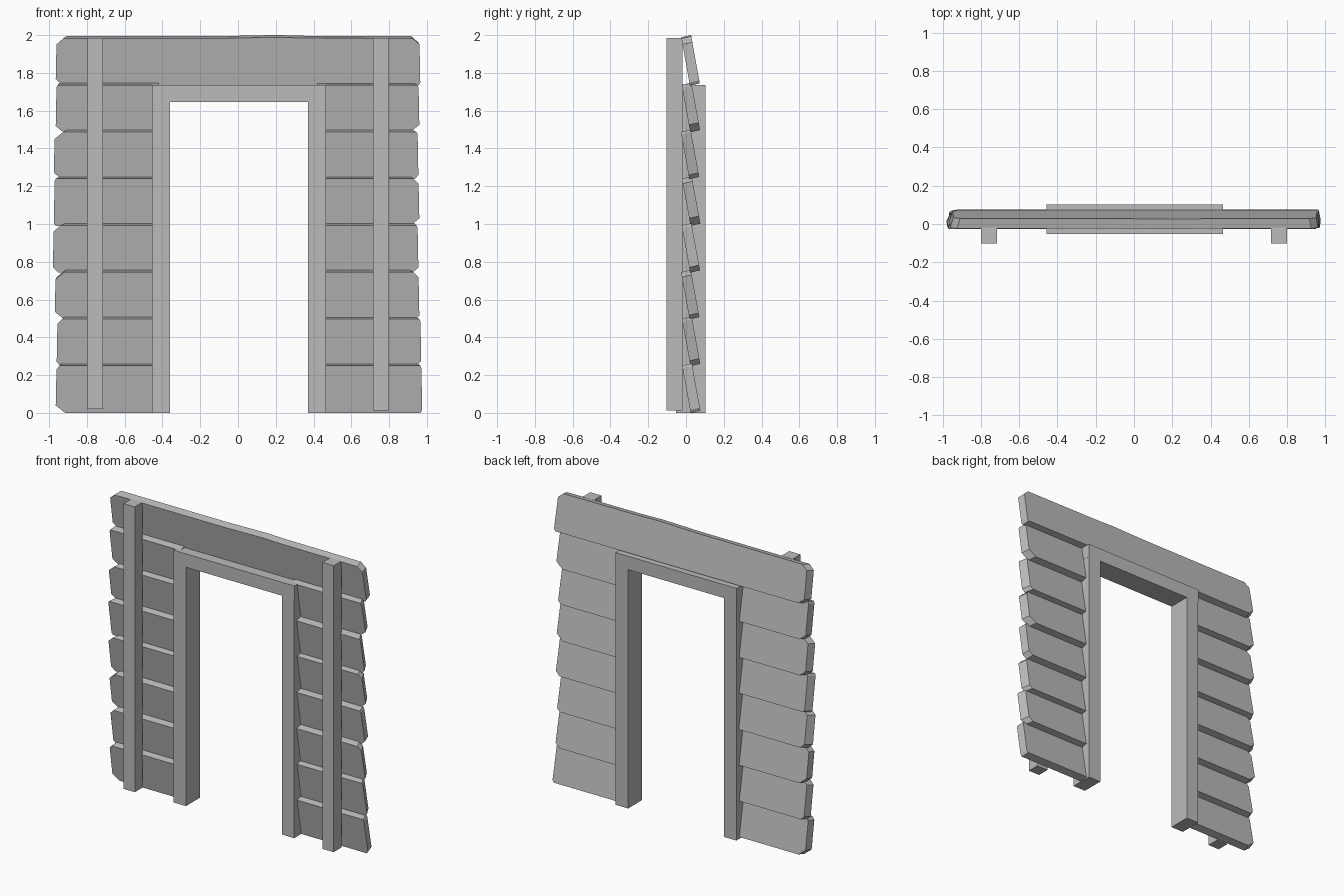
import bpy, bmesh, random
from mathutils import Vector

random.seed(4)
if "Cube" in bpy.data.objects:
    bpy.data.objects.remove(bpy.data.objects["Cube"])

grey = bpy.data.materials.new("plain grey")
grey.use_nodes = True
tone = (0.5, 0.5, 0.5, 1)
grey.diffuse_color = tone
grey.node_tree.nodes["Principled BSDF"].inputs["Base Color"].default_value = tone


def loft(name, front, back):
    """Solid between two matching outlines."""
    bm = bmesh.new()
    a = [bm.verts.new(p) for p in front]
    b = [bm.verts.new(p) for p in back]
    bm.faces.new(a)
    bm.faces.new(b[::-1])
    for i in range(len(a)):
        j = (i + 1) % len(a)
        bm.faces.new((a[j], a[i], b[i], b[j]))
    bmesh.ops.recalc_face_normals(bm, faces=bm.faces)
    mesh = bpy.data.meshes.new(name)
    bm.to_mesh(mesh)
    bm.free()
    mesh.materials.append(grey)
    obj = bpy.data.objects.new(name, mesh)
    bpy.context.collection.objects.link(obj)
    return obj


def beam(name, x, y, z):
    ring = [(x[0], z[0]), (x[1], z[0]), (x[1], z[1]), (x[0], z[1])]
    return loft(name, [(u, y[0], w) for u, w in ring], [(u, y[1], w) for u, w in ring])


PITCH, HEIGHT, LEAN = 0.2475, 0.25, 0.045
THICK = Vector((0, 0.052, 0.012))


def worn_end(side, reach, low, high):
    """Chipped plank end, bottom to top, as (x, height, back inset)."""
    inset = side * random.uniform(0.004, 0.03)
    return [(side * (reach - low), 0, inset),
            (side * reach, 0.01 + low * 0.6, inset),
            (side * (reach - 0.004), HEIGHT - 0.008 - high * 0.6, inset),
            (side * (reach - high), HEIGHT, inset)]


def plank(name, row, outline):
    """Leaning clapboard whose bottom edge stands out to the back."""
    shift = random.uniform(-0.004, 0.004)
    front = [Vector((x, 0.021 + shift - LEAN * h / HEIGHT, row * PITCH + h))
             for x, h, _ in outline]
    back = [p + THICK - Vector((o[2], 0, 0)) for p, o in zip(front, outline)]
    loft(name, front, back)


# Outer ends from the ground up: reach, bottom chip, top chip
ends = {
    -1: [(.965, .05, .02), (.96, .02, .03), (.97, .05, .05), (.98, .03, .04),
         (.975, .01, .01), (.975, .04, .05), (.965, .04, .01), (.965, .04, .04)],
    1: [(.975, .01, .01), (.97, .03, .01), (.96, .02, .03), (.955, .03, .01),
        (.96, .05, .03), (.955, .02, .01), (.96, .05, .01), (.965, .01, .04)],
}

# Side planks run into the door posts
for side, label in ((-1, "right"), (1, "left")):
    for row, end in enumerate(ends[side][:-1]):
        inner = side * 0.42
        outline = [(inner, 0, 0)] + worn_end(side, *end) + [(inner, HEIGHT, 0)]
        plank(f"{label}_plank_{row + 1}", row, outline)

# Full-width top plank with a slight crown
right_end = worn_end(-1, *ends[-1][-1])
left_end = worn_end(1, *ends[1][-1])
crown = [(0.35, HEIGHT + 0.002, 0), (0.2, HEIGHT + 0.006, 0), (-0.1, HEIGHT, 0)]
plank("top_plank", 7, left_end + crown + right_end[::-1])

# Upright braces on the front
beam("right_brace", (-0.8, -0.715), (-0.102, -0.018), (0.02, 1.985))
beam("left_brace", (0.715, 0.8), (-0.102, -0.018), (0.012, 1.985))

# Door frame
beam("right_door_post", (-0.455, -0.36), (-0.052, 0.102), (0, 1.648))
beam("left_door_post", (0.37, 0.465), (-0.052, 0.102), (0, 1.648))
beam("lintel", (-0.456, 0.466), (-0.052, 0.102), (1.645, 1.737))
